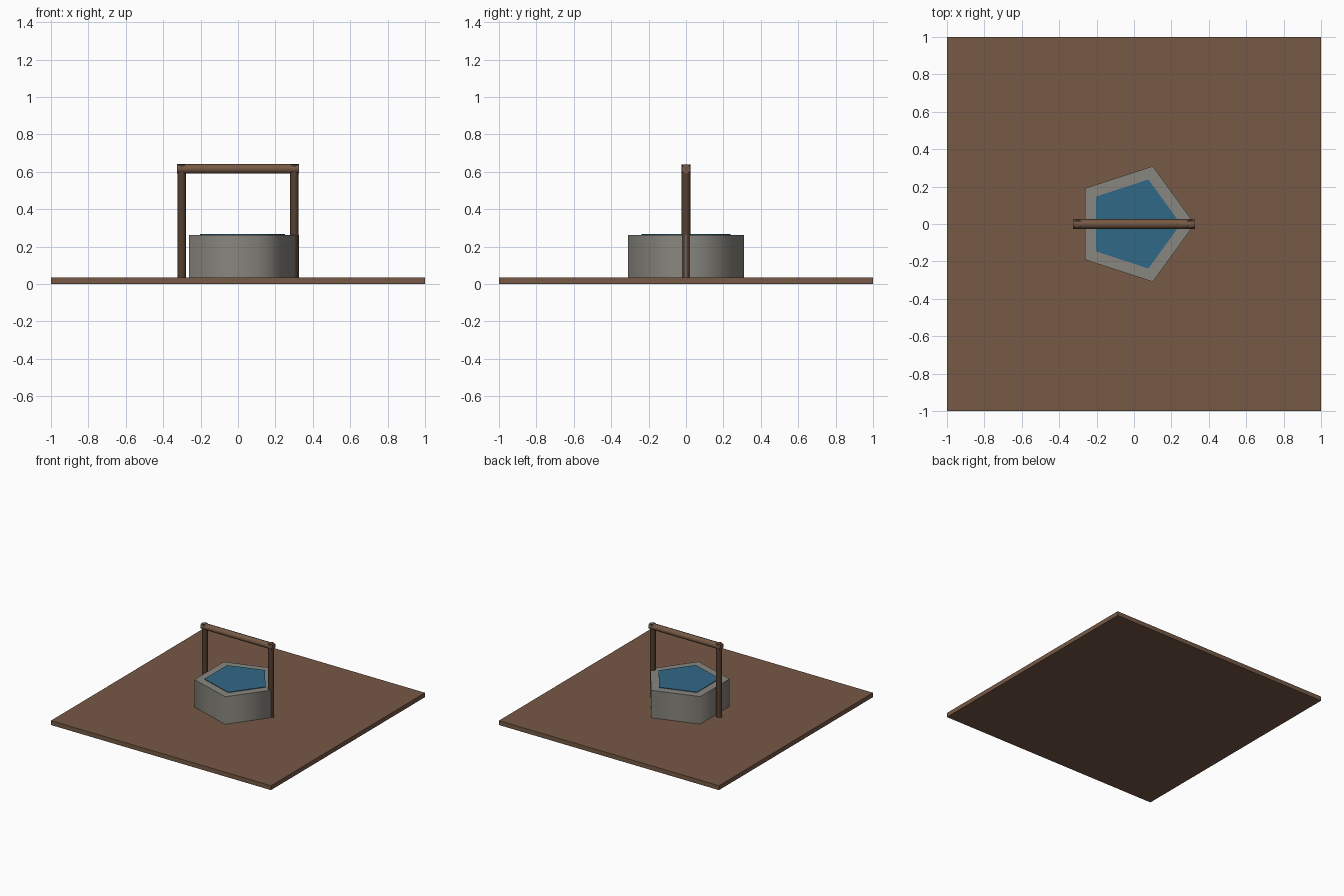
import bpy
from math import pi, radians

if "Cube" in bpy.data.objects:
    bpy.data.objects.remove(bpy.data.objects["Cube"])


def material(name, rgb):
    m = bpy.data.materials.new(name)
    m.use_nodes = True
    m.diffuse_color = (*rgb, 1)
    m.node_tree.nodes["Principled BSDF"].inputs["Base Color"].default_value = (*rgb, 1)
    return m


brown = material("earth brown", (0.18, 0.10, 0.06))
dark_wood = material("dark wood", (0.09, 0.05, 0.03))
stone = material("grey stone", (0.25, 0.24, 0.21))
blue = material("water blue", (0.03, 0.14, 0.24))


def cylinder(name, sides, radius, low, high, mat, x=0):
    """Upright prism with one corner on +x."""
    bpy.ops.mesh.primitive_cylinder_add(vertices=sides, radius=radius, depth=high - low,
                                        location=(x, 0, (low + high) / 2),
                                        rotation=(0, 0, -pi / 2))
    return finish(name, mat)


def finish(name, mat):
    ob = bpy.context.object
    ob.name = name
    ob.data.materials.append(mat)
    bpy.ops.object.shade_smooth_by_angle(angle=radians(80))
    return ob


# Ground slab
bpy.ops.mesh.primitive_cube_add(size=1, location=(0, 0, 0.018))
bpy.context.object.scale = (2, 2, 0.036)
finish("ground", brown)

# Five-sided well and its water
cylinder("well_wall", 5, 0.325, 0.036, 0.262, stone)
cylinder("water", 5, 0.25, 0.25, 0.267, blue)

# Two posts and the crossbar
for side, x in (("left", 0.301), ("right", -0.301)):
    cylinder(side + "_post", 8, 0.023, 0.036, 0.638, dark_wood, x)
bpy.ops.mesh.primitive_cylinder_add(vertices=8, radius=0.026, depth=0.65,
                                    location=(0, 0, 0.616), rotation=(0, pi / 2, 0))
finish("crossbar", brown)
